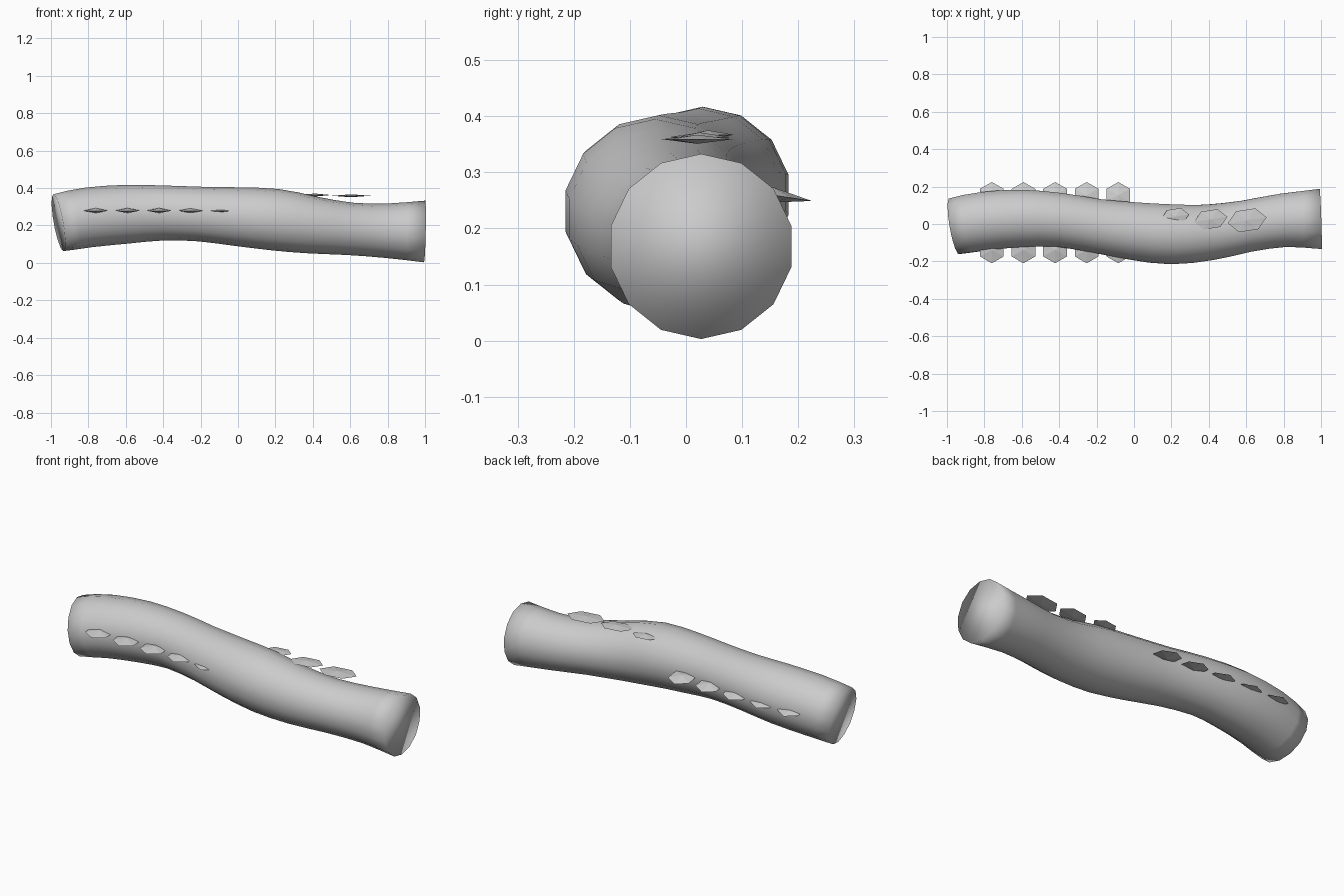
import bpy, bmesh, math
from mathutils import Vector, Matrix

cube = bpy.data.objects.get("Cube")
if cube:
    bpy.data.objects.remove(cube)

grey = bpy.data.materials.new("plain_grey")
grey.use_nodes = True
colour = (0.6, 0.6, 0.6, 1)
grey.diffuse_color = colour
grey.node_tree.nodes["Principled BSDF"].inputs["Base Color"].default_value = colour


def finish(bm, name, smooth):
    bmesh.ops.recalc_face_normals(bm, faces=bm.faces)
    for f in bm.faces:
        f.smooth = smooth
    mesh = bpy.data.meshes.new(name)
    bm.to_mesh(mesh)
    bm.free()
    mesh.materials.append(grey)
    obj = bpy.data.objects.new(name, mesh)
    bpy.context.collection.objects.link(obj)
    return obj


# Trunk path: x, y, z, radius
path = [Vector(p) for p in (
    (-.96, -.012, .215, .152), (-.8, .015, .243, .159), (-.6, .03, .26, .157),
    (-.4, .022, .267, .147), (-.2, -.01, .261, .146), (0, -.038, .247, .157),
    (.2, -.055, .231, .164), (.4, -.045, .203, .152), (.6, -.012, .182, .14),
    (.8, .02, .172, .146), (.998, .027, .168, .165))]
SIDES = 14


def sample(t):
    """Position and slope on a smooth curve through the path points."""
    i = min(int(t), len(path) - 2)
    u = t - i
    a, b = path[i], path[i + 1]
    ma = (b - path[i - 1]) / 2 if i else b - a
    mb = (path[i + 2] - a) / 2 if i + 2 < len(path) else b - a
    d = b - a
    c2, c3 = 3 * d - 2 * ma - mb, ma + mb - 2 * d
    return a + u * (ma + u * (c2 + u * c3)), ma + u * (2 * c2 + 3 * u * c3)


# Trunk: rings square to the path, closed by a flat cap at each end
bm = bmesh.new()
rings = []
STEPS = 2 * (len(path) - 1)
for k in range(STEPS + 1):
    p, slope = sample(k / 2)
    ring = []
    for s in range(SIDES):
        ang = math.tau * s / SIDES
        dy, dz = p[3] * math.sin(ang), p[3] * math.cos(ang)
        lean = (slope[1] * dy + slope[2] * dz) / slope[0]
        ring.append(bm.verts.new((p[0] - lean, p[1] + dy, p[2] + dz)))
    rings.append(ring)
for r0, r1 in zip(rings, rings[1:]):
    for s in range(SIDES):
        n = (s + 1) % SIDES
        bm.faces.new((r0[s], r0[n], r1[n], r1[s]))
bm.faces.new(rings[0])
bm.faces.new(rings[-1])
finish(bm, "log_trunk", True)


def bracket(name, centre, size, turn=0.0, tilt=0.0):
    """Flat six-sided bracket, thick in the middle with a thin rim."""
    bm = bmesh.new()
    half = [bm.verts.new((0, 0, h)) for h in (1, -1)]
    rim = [bm.verts.new((math.sin(math.tau * i / 6), math.cos(math.tau * i / 6), 0))
           for i in range(6)]
    for i in range(6):
        for pole in half:
            bm.faces.new((rim[i], rim[(i + 1) % 6], pole))
    m = (Matrix.Translation(centre) @ Matrix.Rotation(tilt, 4, "X")
         @ Matrix.Rotation(turn, 4, "Z") @ Matrix.Diagonal((*size, 1)))
    bmesh.ops.transform(bm, matrix=m, verts=bm.verts)
    finish(bm, name, False)


# Rows of brackets along both flanks
for i in range(5):
    x = -.76 + .169 * i
    bracket(f"front_bracket_{i + 1}", (x, -.137, .28), (.073, .073, .013), tilt=.05)
    bracket(f"back_bracket_{i + 1}", (x, .152, .26), (.073, .073, .014), tilt=-.15)

# Larger brackets along the top
for i, (x, y, size) in enumerate(((.22, .04, .075), (.41, .025, .09), (.605, .02, .105))):
    bracket(f"top_bracket_{i + 1}", (x, y, .367 - .004 * i),
            (size * .62, size, .008), turn=-math.pi / 2 + .15)
